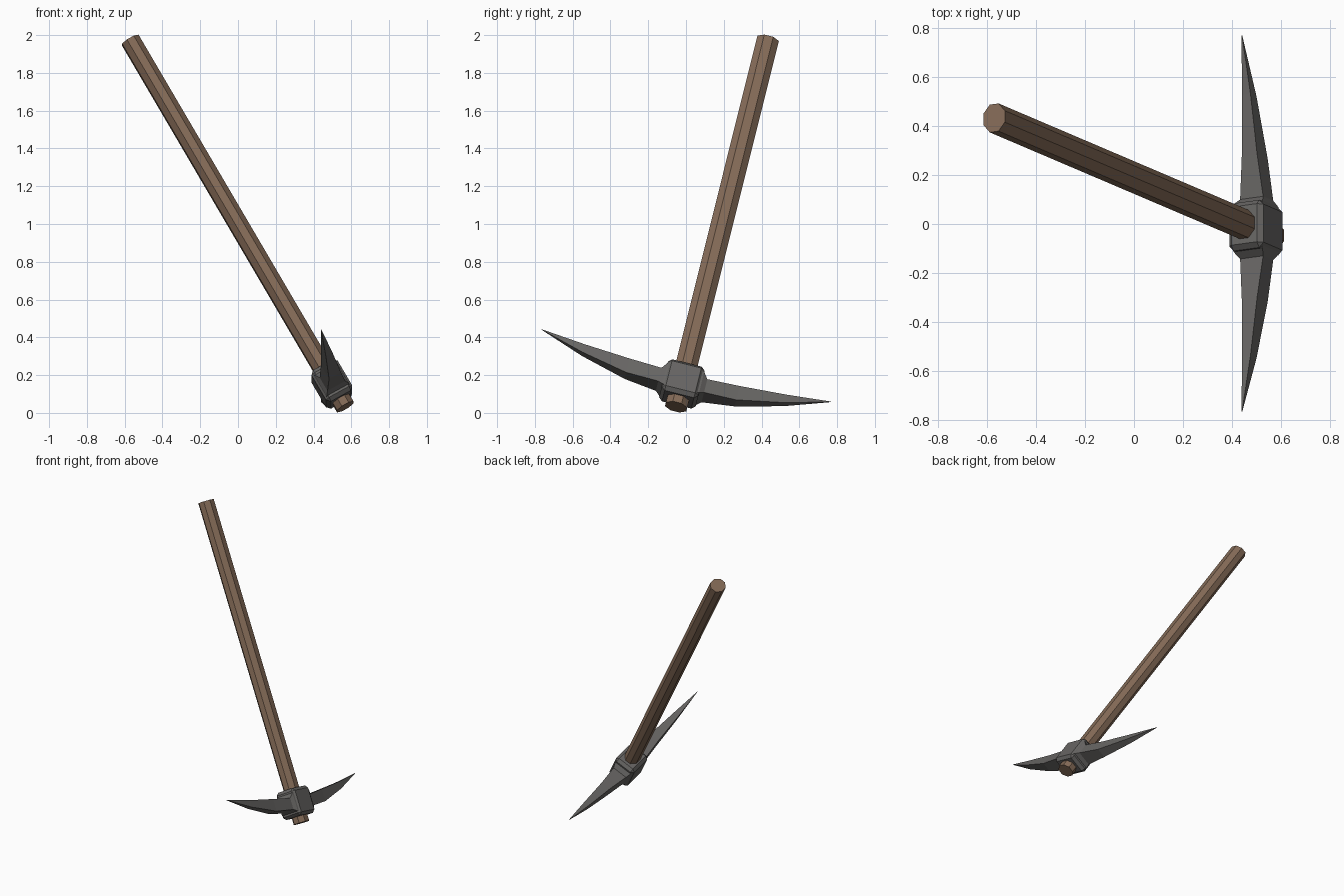
import bpy, bmesh, math
from mathutils import Vector, Matrix

if "Cube" in bpy.data.objects:
    bpy.data.objects.remove(bpy.data.objects["Cube"])

# Tool frame: local z runs up the handle, y along the head, x across it
foot, top = Vector((0.565, -0.051, 0.030)), Vector((-0.573, 0.434, 1.971))
origin = Vector((0.44, 0.002, 0.25))
up = (top - foot).normalized()
along = Vector((0, up.z, -up.y)).normalized()
across = along.cross(up)
frame = Matrix((across, along, up)).transposed().to_4x4()
frame.translation = origin
z0, z1 = (foot - origin).dot(up), (top - origin).dot(up)


def material(name, color):
    m = bpy.data.materials.new(name)
    m.diffuse_color = (*color, 1)
    m.use_nodes = True
    m.node_tree.nodes["Principled BSDF"].inputs["Base Color"].default_value = m.diffuse_color
    return m


wood = material("wood", (0.23, 0.145, 0.095))
iron = material("iron", (0.135, 0.13, 0.125))


def finish(name, bm, mat):
    bmesh.ops.recalc_face_normals(bm, faces=bm.faces)
    bm.transform(frame)
    me = bpy.data.meshes.new(name)
    bm.to_mesh(me)
    bm.free()
    me.materials.append(mat)
    ob = bpy.data.objects.new(name, me)
    bpy.context.collection.objects.link(ob)


def loft(bm, rings):
    """Skin equal-sized rings of points and cap both ends."""
    loops = [[bm.verts.new(p) for p in r] for r in rings]
    n = len(loops[0])
    for a, b in zip(loops, loops[1:]):
        for i in range(n):
            j = (i + 1) % n
            bm.faces.new((a[i], a[j], b[j], b[i]))
    bm.faces.new(loops[0])
    bm.faces.new(loops[-1])


def section(y, half, hi, lo):
    return [(-half, y, lo), (half, y, lo), (half, y, hi), (-half, y, hi)]


# Handle: slightly oval octagonal shaft
bm = bmesh.new()
angles = [math.pi / 8 + i * math.pi / 4 for i in range(8)]
loft(bm, [[(0.054 * math.cos(a), 0.063 * math.sin(a), z) for a in angles] for z in (z0, z1)])
finish("handle", bm, wood)

# Collar: bevelled block around the shaft
bm = bmesh.new()
bmesh.ops.create_cube(bm, size=1, matrix=Matrix.Translation((0, 0, -0.115))
                      @ Matrix.Diagonal((0.16, 0.20, 0.195, 1)))
bmesh.ops.bevel(bm, geom=bm.edges[:], offset=0.02, segments=1, affect='EDGES')
finish("collar", bm, iron)

# Two curved spikes, each with a flared root; (y, half width, upper z, lower z)
stations = [(0.08, 0.072, -0.045, -0.185), (0.10, 0.068, -0.05, -0.18),
            (0.125, 0.054, -0.08, -0.163), (0.30, 0.036, -0.062, -0.149),
            (0.55, 0.02, -0.035, -0.085), (0.79, 0.001, 0.001, -0.001)]
for side, name in ((-1, "front_spike"), (1, "back_spike")):
    bm = bmesh.new()
    loft(bm, [section(side * y, h, hi, lo) for y, h, hi, lo in stations])
    finish(name, bm, iron)
